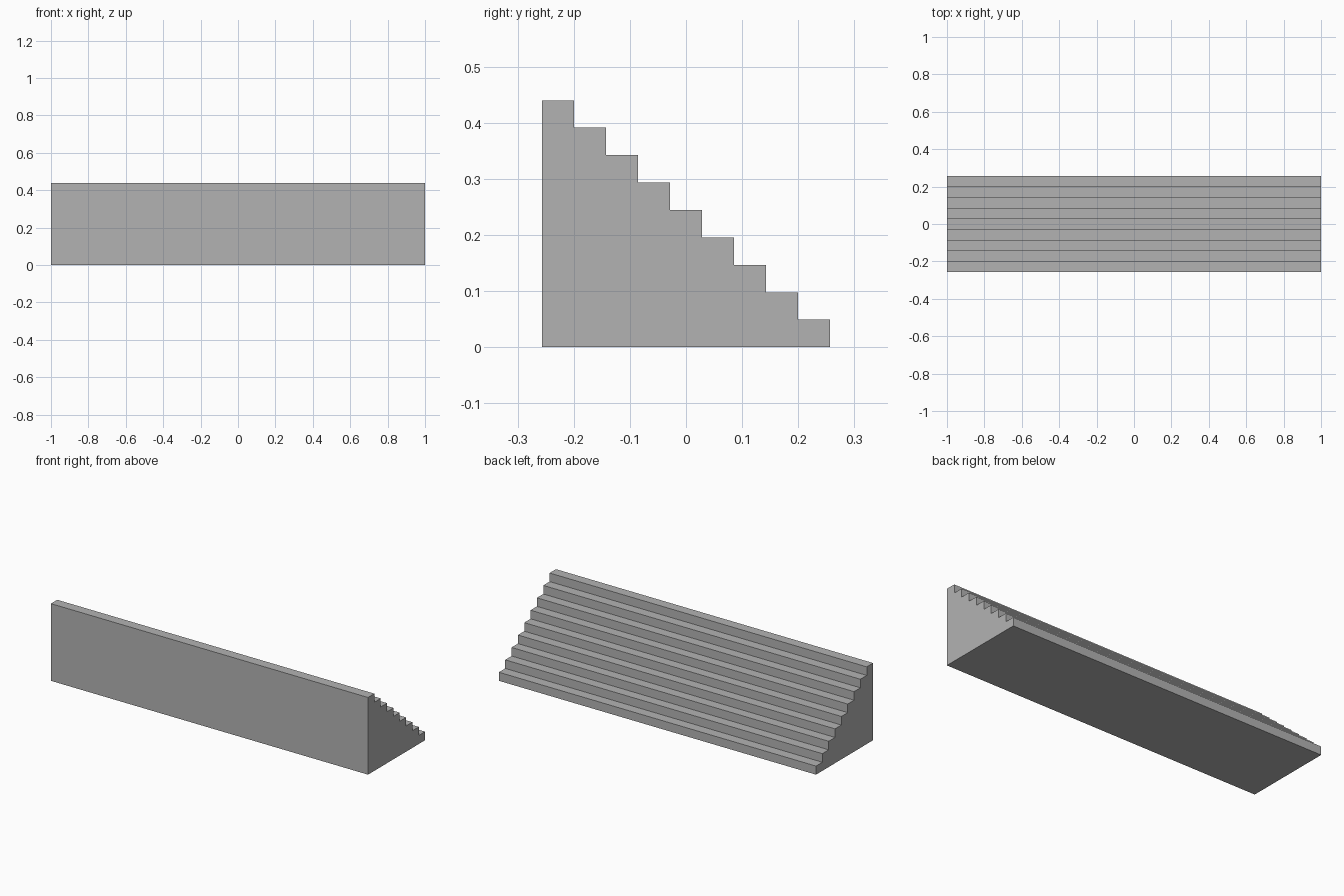
import bpy
import bmesh

STEPS = 9
WIDTH, DEPTH, HEIGHT = 2.0, 0.514, 0.44
TREAD, RISER = DEPTH / STEPS, HEIGHT / STEPS

cube = bpy.data.objects.get("Cube")
if cube:
    bpy.data.objects.remove(cube, do_unlink=True)

# Plain grey material
grey = bpy.data.materials.new("stone grey")
grey.use_nodes = True
colour = (0.45, 0.45, 0.45, 1)
grey.diffuse_color = colour
grey.node_tree.nodes["Principled BSDF"].inputs["Base Color"].default_value = colour

# Stepped side profile, descending from the tall front wall to the back
profile = [(DEPTH / 2, 0), (-DEPTH / 2, 0)]
for i in range(STEPS):
    z = HEIGHT - i * RISER
    y = -DEPTH / 2 + i * TREAD
    profile += [(y, z), (y + TREAD, z)]

# Extrude the profile across the width
bm = bmesh.new()
side = bm.faces.new([bm.verts.new((-WIDTH / 2, y, z)) for y, z in profile])
result = bmesh.ops.extrude_face_region(bm, geom=[side], use_keep_orig=True)
moved = [v for v in result["geom"] if isinstance(v, bmesh.types.BMVert)]
bmesh.ops.translate(bm, verts=moved, vec=(WIDTH, 0, 0))
bmesh.ops.recalc_face_normals(bm, faces=bm.faces[:])

mesh = bpy.data.meshes.new("staircase")
bm.to_mesh(mesh)
bm.free()
mesh.materials.append(grey)
bpy.context.collection.objects.link(bpy.data.objects.new("staircase", mesh))
